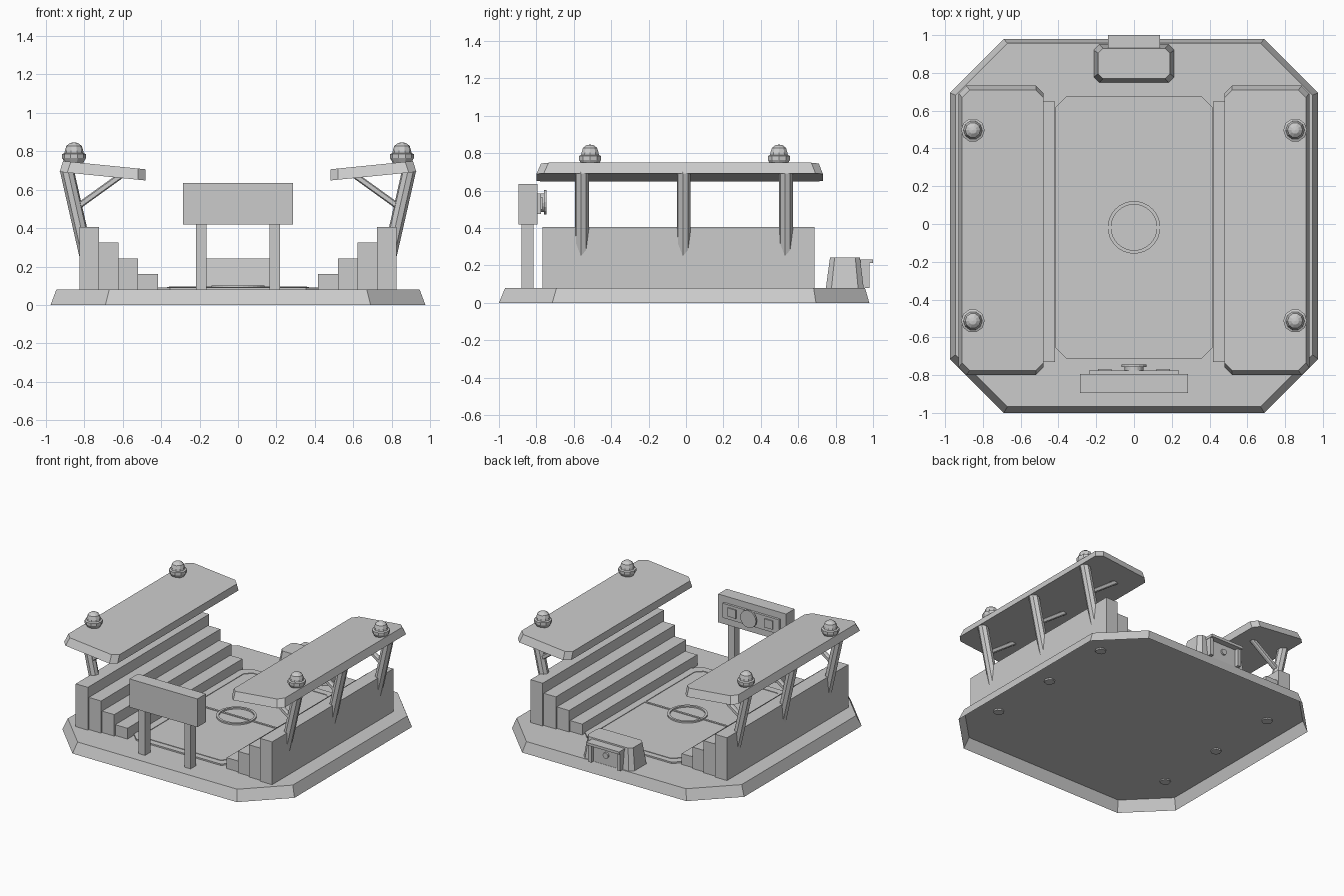
import bpy, bmesh, math
from mathutils import Matrix

cube = bpy.data.objects.get("Cube")
if cube:
    bpy.data.objects.remove(cube)

grey = bpy.data.materials.new("light grey")
grey.use_nodes = True
grey.diffuse_color = (0.6, 0.6, 0.6, 1)
grey.node_tree.nodes["Principled BSDF"].inputs["Base Color"].default_value = (0.6, 0.6, 0.6, 1)


def finish(name, bm):
    bmesh.ops.recalc_face_normals(bm, faces=bm.faces)
    mesh = bpy.data.meshes.new(name)
    bm.to_mesh(mesh)
    bm.free()
    mesh.materials.append(grey)
    ob = bpy.data.objects.new(name, mesh)
    bpy.context.collection.objects.link(ob)
    return ob


def outline(x0, x1, y0, y1, c=0):
    """Rectangle, with corners cut by c."""
    if not c:
        return [(x0, y0), (x1, y0), (x1, y1), (x0, y1)]
    return [(x0 + c, y0), (x1 - c, y0), (x1, y0 + c), (x1, y1 - c),
            (x1 - c, y1), (x0 + c, y1), (x0, y1 - c), (x0, y0 + c)]


def circle(r, cx, cy, n, turn=0):
    angles = [math.tau * i / n + turn for i in range(n)]
    return [(cx + r * math.cos(a), cy + r * math.sin(a)) for a in angles]


def loft(name, low, high, z0, z1, side=1, slope=0, pivot=0, bottom=True):
    """Solid between two outlines; slope shears it along x."""
    bm = bmesh.new()
    rings = [[bm.verts.new((x * side, y, z + (x - pivot) * slope)) for x, y in pts]
             for pts, z in ((low, z0), (high, z1))]
    n = len(low)
    if bottom:
        bm.faces.new(rings[0])
    bm.faces.new(rings[1])
    for i in range(n):
        j = (i + 1) % n
        bm.faces.new((rings[0][i], rings[0][j], rings[1][j], rings[1][i]))
    return finish(name, bm)


def box(name, x0, x1, y0, y1, z0, z1, side=1):
    pts = outline(x0, x1, y0, y1)
    return loft(name, pts, pts, z0, z1, side)


def band(name, outer, inner, z0, z1):
    """Flat closed strip between two outlines."""
    bm = bmesh.new()
    rings = [[bm.verts.new((x, y, z)) for x, y in pts]
             for pts, z in ((outer, z0), (outer, z1), (inner, z1), (inner, z0))]
    n = len(outer)
    for k in range(4):
        a, b = rings[k], rings[(k + 1) % 4]
        for i in range(n):
            j = (i + 1) % n
            bm.faces.new((a[i], a[j], b[j], b[i]))
    return finish(name, bm)


def disc_y(name, x, y0, y1, z, r):
    """Short cylinder along y."""
    bm = bmesh.new()
    place = Matrix.Translation((x, (y0 + y1) / 2, z)) @ Matrix.Rotation(math.pi / 2, 4, "X")
    bmesh.ops.create_cone(bm, cap_ends=True, segments=16, radius1=r, radius2=r,
                          depth=y1 - y0, matrix=place)
    return finish(name, bm)


def lathe(name, profile, x, y, sides):
    bm = bmesh.new()
    verts = [bm.verts.new((x + r, y, z)) for r, z in profile]
    edges = [bm.edges.new(pair) for pair in zip(verts, verts[1:])]
    bmesh.ops.spin(bm, geom=verts + edges, cent=(x, y, 0), axis=(0, 0, 1),
                   angle=math.tau, steps=sides)
    bmesh.ops.remove_doubles(bm, verts=bm.verts, dist=0.0005)
    return finish(name, bm)


# Ground shell with cut corners, open underneath
loft("base", outline(-0.975, 0.975, -1.0, 0.98, 0.285),
     outline(-0.945, 0.945, -0.967, 0.957, 0.275), 0, 0.08, bottom=False)

# Court and its markings
court = outline(-0.415, 0.415, -0.715, 0.678, 0.06)
MID = -0.018
loft("court", court, court, 0.08, 0.091)
band("court_border_line", outline(-0.37, 0.37, -0.67, 0.635, 0.05),
     outline(-0.355, 0.355, -0.655, 0.62, 0.045), 0.09, 0.095)
band("centre_circle", circle(0.139, 0, MID, 32), circle(0.121, 0, MID, 32), 0.09, 0.102)
box("halfway_line", -0.36, 0.36, MID - 0.008, MID + 0.008, 0.09, 0.096)

# Stands, roofs, supports and lamps on both sides
lamp = [(0, 0.72), (0.045, 0.735), (0.0625, 0.765), (0.0625, 0.785), (0.05, 0.79),
        (0.047, 0.805), (0.04, 0.828), (0.02, 0.843), (0, 0.846)]
for side, label in ((1, "left"), (-1, "right")):
    for i in range(4):
        inner = 0.417 + 0.102 * i
        half = 0.69 + 0.0125 * i
        box(f"{label}_step_{i + 1}", inner, inner + 0.102,
            -0.041 - half, -0.041 + half, 0.08, 0.162 + 0.081 * i, side)
    loft(f"{label}_roof", outline(0.48, 0.928, -0.8, 0.732, 0.04),
         outline(0.48, 0.91, -0.775, 0.71, 0.04), 0.648, 0.706, side, 0.1, 0.48)
    for i, y in enumerate((-0.557, -0.012, 0.534)):
        foot, head = (circle(0.0375, x, y, 8, -0.14) for x in (0.747, 0.89))
        loft(f"{label}_pillar_{i + 1}", foot, head, 0.07, 0.7, side)
        loft(f"{label}_brace_{i + 1}", outline(0.823, 0.878, y - 0.018, y + 0.018, 0.01),
             outline(0.573, 0.628, y - 0.018, y + 0.018, 0.01), 0.5, 0.68, side)
    for i, y in enumerate((-0.513, 0.497)):
        lathe(f"{label}_lamp_{i + 1}", lamp, 0.853 * side, y, 10)

# Scoreboard facing the court
box("scoreboard", -0.285, 0.285, -0.895, -0.793, 0.42, 0.635)
box("scoreboard_panel", -0.237, 0.237, -0.8, -0.775, 0.475, 0.585)
disc_y("scoreboard_dial_neck", 0, -0.78, -0.755, 0.535, 0.05)
disc_y("scoreboard_dial", 0, -0.758, -0.745, 0.538, 0.066)
for side, label in ((1, "left"), (-1, "right")):
    box(f"{label}_score_tile", 0.12, 0.19, -0.78, -0.767, 0.5, 0.565, side)
    box(f"{label}_scoreboard_leg", 0.165, 0.218, -0.88, -0.815, 0.08, 0.43, side)

# Entrance booth at the back
loft("booth", outline(-0.213, 0.213, 0.748, 0.95, 0.03),
     outline(-0.19, 0.19, 0.77, 0.93, 0.025), 0.08, 0.243)
box("booth_canopy", -0.138, 0.138, 0.925, 1.0, 0.213, 0.233)
box("booth_door", -0.115, 0.115, 0.925, 0.955, 0.08, 0.215)
disc_y("booth_door_knob", 0, 0.95, 0.968, 0.155, 0.022)
for side, label in ((1, "left"), (-1, "right")):
    box(f"{label}_booth_jamb", 0.108, 0.135, 0.925, 0.982, 0.08, 0.215, side)
